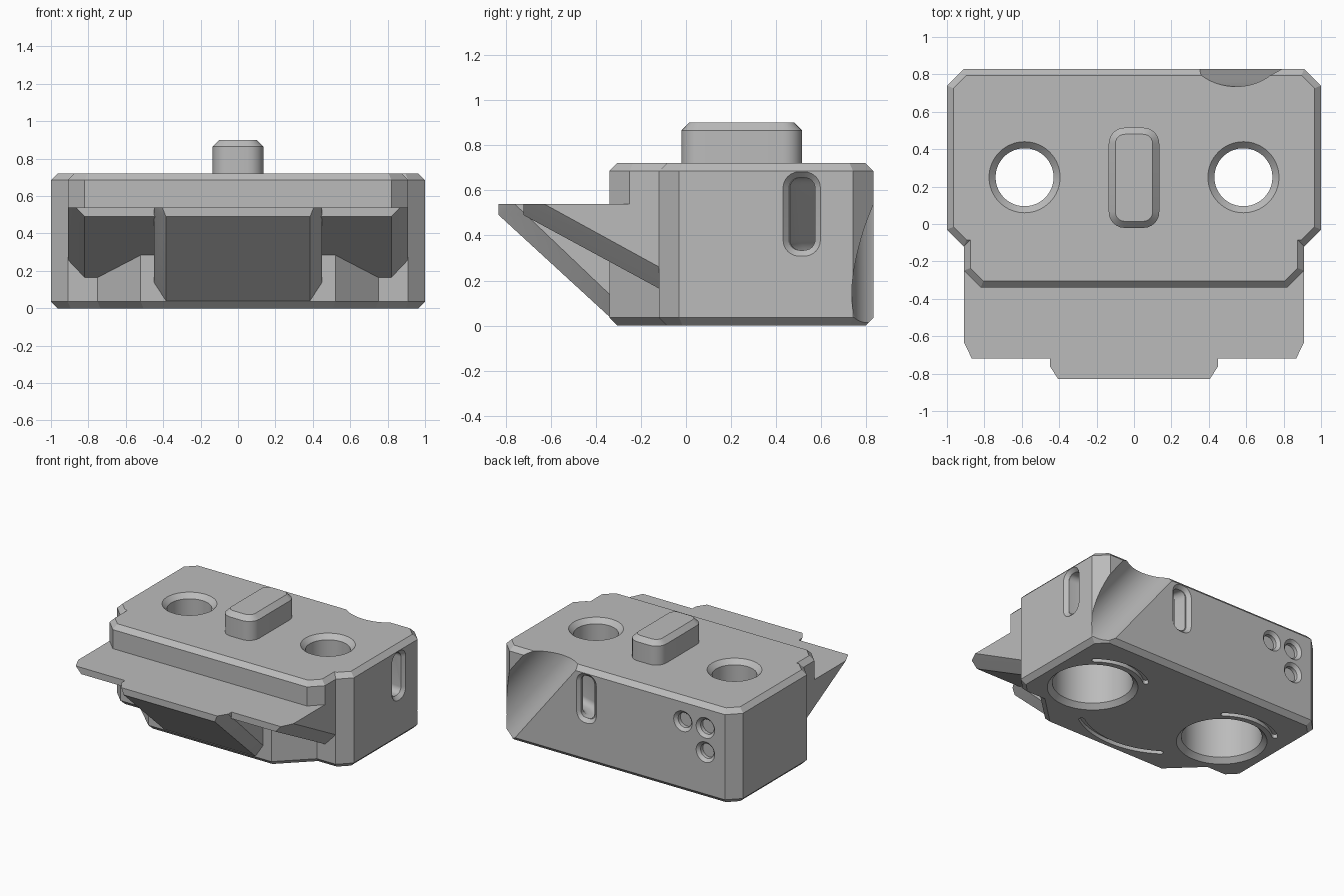
import bpy, bmesh, math
from mathutils import Matrix, Vector

cube = bpy.data.objects.get("Cube")
if cube:
    bpy.data.objects.remove(cube, do_unlink=True)

grey = bpy.data.materials.new("plain_grey")
grey.use_nodes = True
grey.diffuse_color = (0.5, 0.5, 0.5, 1)
for node in grey.node_tree.nodes:
    if node.type == 'BSDF_PRINCIPLED':
        node.inputs["Base Color"].default_value = (0.5, 0.5, 0.5, 1)


def finish(name, bm):
    bmesh.ops.recalc_face_normals(bm, faces=bm.faces[:])
    mesh = bpy.data.meshes.new(name)
    bm.to_mesh(mesh)
    bm.free()
    mesh.materials.append(grey)
    obj = bpy.data.objects.new(name, mesh)
    bpy.context.scene.collection.objects.link(obj)
    return obj


def loft(name, rings):
    """Skin a stack of equal closed rings and cap both ends."""
    bm = bmesh.new()
    loops = [[bm.verts.new(p) for p in ring] for ring in rings]
    n = len(loops[0])
    for a, b in zip(loops, loops[1:]):
        for i in range(n):
            j = (i + 1) % n
            bm.faces.new((a[i], a[j], b[j], b[i]))
    bm.faces.new(loops[0])
    bm.faces.new(loops[-1])
    return finish(name, bm)


def inset(pts, d):
    """Offset a counter-clockwise outline inwards by d with mitred corners."""
    out = []
    for i, p in enumerate(pts):
        p = Vector(p)
        e1 = (p - Vector(pts[i - 1])).normalized()
        e2 = (Vector(pts[(i + 1) % len(pts)]) - p).normalized()
        n1, n2 = Vector((-e1.y, e1.x)), Vector((-e2.y, e2.x))
        out.append(p + (n1 + n2) * (d / (1 + n1.dot(n2))))
    return out


def prism(name, outline, levels, matrix=Matrix()):
    """Levels are (height, inset) pairs."""
    return loft(name, [[matrix @ Vector((p[0], p[1], z)) for p in inset(outline, d)]
                       for z, d in levels])


def hull(name, half):
    """Convex solid from points on one side and their mirror images."""
    bm = bmesh.new()
    for x, y, z in half:
        bm.verts.new((x, y, z))
        bm.verts.new((-x, y, z))
    bmesh.ops.convex_hull(bm, input=bm.verts[:])
    bmesh.ops.dissolve_limit(bm, angle_limit=0.01, verts=bm.verts[:], edges=bm.edges[:])
    return finish(name, bm)


def mirrored(half):
    return half + [(-x, y) for x, y in reversed(half)]


def circle(r, cx=0, cy=0, n=64):
    return [(cx + r * math.cos(2 * math.pi * i / n),
             cy + r * math.sin(2 * math.pi * i / n)) for i in range(n)]


def rounded(hw, hh, r, n=6):
    pts = []
    for k, (sx, sy) in enumerate([(1, 1), (-1, 1), (-1, -1), (1, -1)]):
        for i in range(n + 1):
            a = math.pi / 2 * (k + i / n)
            pts.append((sx * (hw - r) + r * math.cos(a), sy * (hh - r) + r * math.sin(a)))
    return pts


def arc_slot(cx, cy, r, w, a0, a1, n=20):
    """Curved slot outline with rounded ends, angles in degrees."""
    a0, a1 = math.radians(a0), math.radians(a1)
    def at(rad, a, ox=cx, oy=cy):
        return (ox + rad * math.cos(a), oy + rad * math.sin(a))
    steps = [a0 + (a1 - a0) * i / n for i in range(n + 1)]
    turn = [math.pi * i / 6 for i in range(1, 6)]
    return ([at(r + w, a) for a in steps]
            + [at(w, a1 + t, *at(r, a1)) for t in turn]
            + [at(r - w, a) for a in reversed(steps)]
            + [at(w, a0 + math.pi + t, *at(r, a0)) for t in turn])


def combine(target, tool, operation):
    mod = target.modifiers.new("combine", 'BOOLEAN')
    mod.operation, mod.object, mod.solver = operation, tool, 'EXACT'
    bpy.context.view_layer.update()
    graph = bpy.context.evaluated_depsgraph_get()
    mesh = bpy.data.meshes.new_from_object(target.evaluated_get(graph))
    target.modifiers.clear()
    target.data = mesh
    bpy.data.objects.remove(tool, do_unlink=True)


# Main block with chamfered top and bottom rims
C = 0.035
H = 0.72
body = prism("body", mirrored([(0.52, -0.34), (0.75, -0.12), (0.91, -0.12),
                               (1, -0.03), (1, 0.74), (0.91, 0.83)]),
             [(0, C), (C, 0), (H - C, 0), (H, C)])

# Upper front ledge, side wings and the sloped nose
ledge = prism("ledge", mirrored([(0.82, -0.34), (0.91, -0.25), (0.91, 0.05)]),
              [(0.5, 0), (H - C, 0), (H, C)])
wings = hull("wings", [(0.82, -0.72, 0.49), (0.867, -0.72, 0.54), (0.91, -0.63, 0.54),
                       (0.91, -0.05, 0.54), (0.91, -0.05, 0.222), (0.82, -0.05, 0.127)])
nose = hull("nose", [(0.385, -0.83, 0.49), (0.405, -0.83, 0.54), (0.45, -0.76, 0.54),
                     (0.45, -0.2, 0.54), (0.45, -0.34, 0.14), (0.45, -0.2, 0.14),
                     (0.385, -0.34, 0.04), (0.385, -0.2, 0.04)])
for part in (ledge, wings, nose):
    combine(body, part, 'UNION')

cutters = []

# Stepped through holes, each with a curved groove behind it underneath
HOLE = [(-0.02, 0.335), (C, 0.28), (0.35, 0.28), (0.35, 0.155), (H - C, 0.155), (H + 0.03, 0.22)]
for x in (-0.585, 0.585):
    cutters.append(loft("hole_cutter", [[(px, py, z) for px, py in circle(r, x, 0.25)]
                                        for z, r in HOLE]))
    cutters.append(prism("groove_cutter", arc_slot(x, 0.25, 0.375, 0.02, 52, 130),
                         [(-0.02, 0), (0.03, 0)]))
cutters.append(prism("front_groove_cutter", arc_slot(0, 0.39, 0.64, 0.02, 236, 304),
                     [(-0.02, 0), (0.03, 0)]))

# Slanted round scoop across the back corner
cutters.append(prism("scoop_cutter", circle(0.205, n=96), [(-0.9, 0), (0.9, 0)],
                     Matrix.Translation((0.835, 0.94, 0.35)) @ Matrix.Rotation(-0.666, 4, 'Y')))

# Strap tunnel from the side to the back, with chamfered mouths
SIDE = Matrix(((0, 0, 1, 1), (1, 0, 0, 0.513), (0, 1, 0, 0.495), (0, 0, 0, 1)))


def back(x, z):
    return Matrix(((-1, 0, 0, x), (0, 0, 1, 0.83), (0, 1, 0, z), (0, 0, 0, 1)))


path = [Vector(p) for p in [(1.01, 0.513), (0.9, 0.522), (0.76, 0.56), (0.62, 0.61),
                            (0.48, 0.65), (0.35, 0.69), (0.28, 0.745), (0.26, 0.84)]]
rings = []
for i, p in enumerate(path):
    t = (path[min(i + 1, len(path) - 1)] - path[max(i - 1, 0)]).normalized()
    if i in (0, len(path) - 1):
        t = Vector((-1, 0)) if i == 0 else Vector((0, 1))
    rings.append([(p.x - t.y * a, p.y + t.x * a, 0.495 + b) for a, b in rounded(0.056, 0.16, 0.045)])
cutters.append(loft("tunnel_cutter", rings))
for m in (SIDE, back(0.26, 0.495)):
    cutters.append(prism("mouth_cutter", rounded(0.083, 0.187, 0.072),
                         [(0.02, -0.02), (-0.026, 0.026)], m))

# Three round dimples on the back
for x, z in [(-0.555, 0.54), (-0.745, 0.54), (-0.745, 0.355)]:
    cutters.append(prism("dimple_cutter", circle(0.078, n=40),
                         [(0.02, -0.02), (-0.022, 0.022), (-0.05, 0.022)], back(x, z)))

for cutter in cutters:
    combine(body, cutter, 'DIFFERENCE')

# Raised key on top
key = prism("locating_key", rounded(0.135, 0.268, 0.085), [(0.7, 0), (0.865, 0), (0.9, C)],
            Matrix.Translation((0, 0.247, 0)))

# Smooth the curved walls and keep the edges crisp
bpy.ops.object.select_all(action='DESELECT')
for obj in (body, key):
    obj.select_set(True)
bpy.context.view_layer.objects.active = body
bpy.ops.object.shade_smooth_by_angle(angle=math.radians(25))
